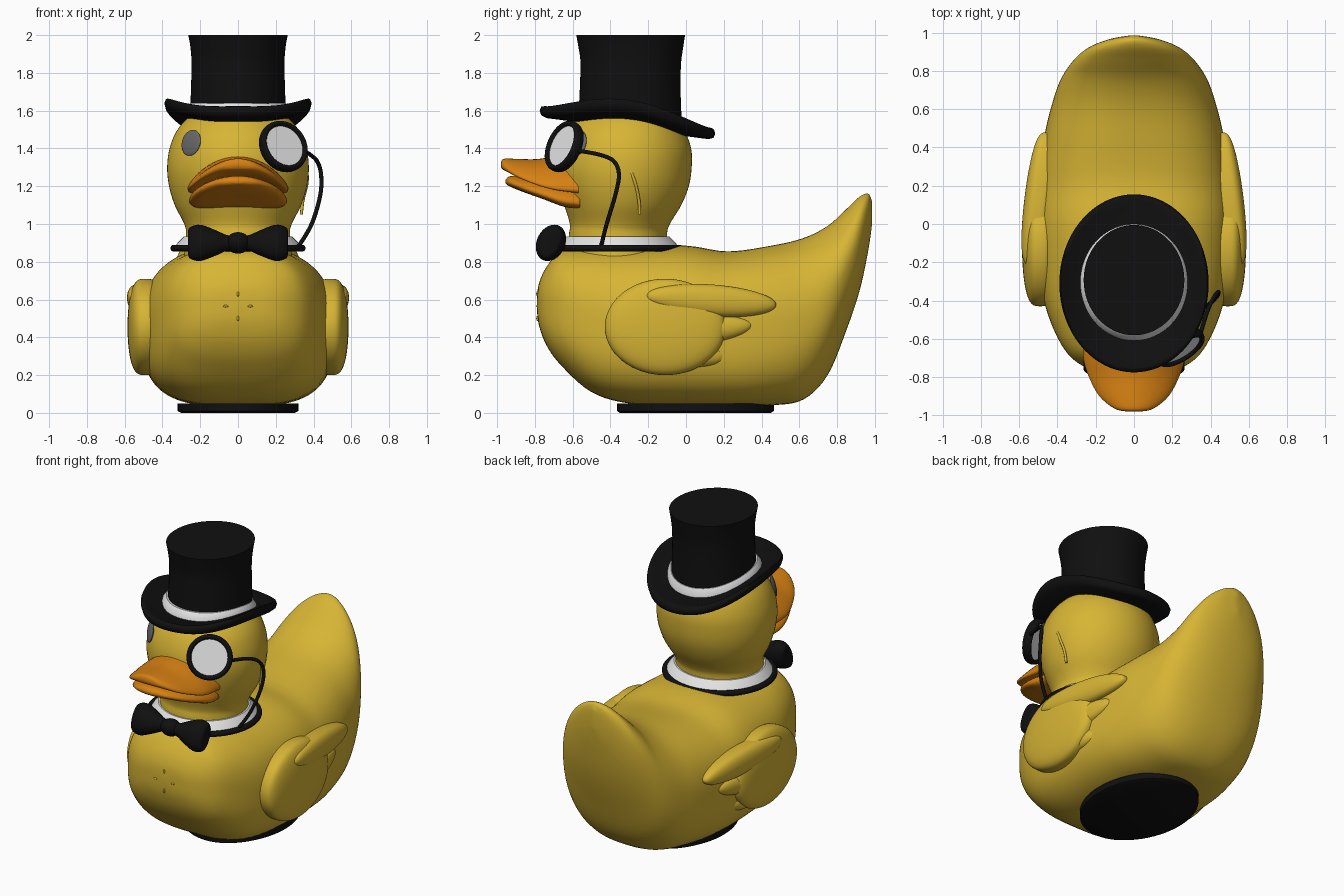
import bpy
import bmesh
from math import sin, cos, pi, radians
from mathutils import Vector, Matrix

if "Cube" in bpy.data.objects:
    bpy.data.objects.remove(bpy.data.objects["Cube"], do_unlink=True)


def make_material(name, rgb):
    mat = bpy.data.materials.new(name)
    mat.use_nodes = True
    mat.diffuse_color = (*rgb, 1)
    mat.node_tree.nodes["Principled BSDF"].inputs["Base Color"].default_value = (*rgb, 1)
    return mat


yellow = make_material("duck yellow", (0.68, 0.46, 0.035))
orange = make_material("bill orange", (0.68, 0.22, 0.006))
black = make_material("black", (0.005, 0.005, 0.005))
white = make_material("white", (0.78, 0.78, 0.78))
grey = make_material("eye grey", (0.14, 0.14, 0.14))


def finish(name, bm, mat, sharp=40):
    """Turn a bmesh into a smooth-shaded object."""
    bmesh.ops.recalc_face_normals(bm, faces=bm.faces)
    mesh = bpy.data.meshes.new(name)
    bm.to_mesh(mesh)
    bm.free()
    mesh.materials.append(mat)
    for poly in mesh.polygons:
        poly.use_smooth = True
    mesh.set_sharp_from_angle(angle=radians(sharp))
    obj = bpy.data.objects.new(name, mesh)
    bpy.context.collection.objects.link(obj)
    return obj


def smooth_path(keys, steps=5):
    """Catmull-Rom interpolation through tuples of any length."""
    pts = [Vector(k) for k in keys]
    pts = [pts[0]] + pts + [pts[-1]]
    out = []
    for a, b, c, d in zip(pts, pts[1:], pts[2:], pts[3:]):
        for i in range(steps):
            t = i / steps
            out.append(b + (c - a) * (t / 2) + (a * 2 - b * 5 + c * 4 - d) * (t * t / 2)
                       + (b * 3 - a - c * 3 + d) * (t ** 3 / 2))
    return out + [pts[-1]]


def loft(name, stations, ring, mat, count=64, deform=None, sharp=40):
    """Skin rings made by ring(station, cos, sin), with closed ends."""
    bm = bmesh.new()
    rows = []
    for s in stations:
        coords = [Vector(ring(s, cos(2 * pi * i / count), sin(2 * pi * i / count)))
                  for i in range(count)]
        rows.append([bm.verts.new(deform(c) if deform else c) for c in coords])
    for a, b in zip(rows, rows[1:]):
        for i in range(count):
            j = (i + 1) % count
            bm.faces.new((a[i], a[j], b[j], b[i]))
    bm.faces.new(rows[0])
    bm.faces.new(rows[-1])
    return finish(name, bm, mat, sharp)


def power(v, e):
    return abs(v) ** e * (1 if v > 0 else -1)


def blob(name, loc, radii, mat, rot=None, flatten=1.0):
    """Ellipsoid; flatten below one gives a pillow with a crisp rim along x."""
    bm = bmesh.new()
    bmesh.ops.create_icosphere(bm, subdivisions=5, radius=1)
    rot = rot or Matrix.Identity(3)
    for v in bm.verts:
        p = Vector((power(v.co.x, flatten) * radii[0], v.co.y * radii[1], v.co.z * radii[2]))
        v.co = rot @ p + Vector(loc)
    return finish(name, bm, mat, 80)


def tube(name, points, radius, mat):
    curve = bpy.data.curves.new(name, "CURVE")
    curve.dimensions = "3D"
    curve.bevel_depth = radius
    curve.bevel_resolution = 3
    curve.use_fill_caps = True
    path = smooth_path(points)
    spline = curve.splines.new("POLY")
    spline.points.add(len(path) - 1)
    for point, co in zip(spline.points, path):
        point.co = (*co, 1)
    curve.materials.append(mat)
    obj = bpy.data.objects.new(name, curve)
    bpy.context.collection.objects.link(obj)
    return obj


# Body with upswept tail: y, half width, bottom, top
def body_ring(s, c, n):
    y, w, low, high = s
    back = min(max((y - 0.3) / 0.5, 0), 1)
    e = 2 / (2.5 - 0.5 * back) if n > 0 else 2 / (3.1 - 0.9 * back)
    return (w * power(c, e), y, (low + high) / 2 + (high - low) / 2 * power(n, e))


body = [(-.79, .02, .56, .6), (-.78, .16, .47, .68), (-.74, .27, .36, .77),
        (-.66, .36, .25, .855), (-.5, .44, .11, .88), (-.3, .49, .05, .88),
        (0, .51, .035, .885), (.22, .5, .035, .855), (.45, .47, .04, .885),
        (.62, .43, .07, .925), (.75, .385, .2, .99), (.85, .32, .44, 1.08),
        (.92, .24, .65, 1.145), (.965, .13, .86, 1.16), (.985, .02, 1.0, 1.12)]
loft("body", smooth_path(body), body_ring, yellow, 96, sharp=80)


# Head and neck: z, centre y, half width, half depth
def flat_ring(s, c, n):
    z, cy, rx, ry = s
    return (rx * c, cy + ry * n, z)


head = [(.8, -.36, .29, .27), (.94, -.36, .275, .26), (1.0, -.35, .285, .265),
        (1.1, -.335, .335, .31), (1.2, -.33, .365, .345), (1.3, -.33, .375, .36),
        (1.4, -.325, .362, .352), (1.5, -.32, .32, .31), (1.58, -.31, .24, .24),
        (1.62, -.31, .12, .12)]
loft("head", smooth_path(head), flat_ring, yellow, sharp=80)

# Base pad
loft("base_pad", [(0, .05, .3, .4), (.01, .05, .32, .415), (.05, .05, .32, .415)],
     flat_ring, black)

# Collar with dark piping
collar = [(.86, -.36, .345, .335), (.9, -.36, .32, .305), (.935, -.36, .285, .27)]
loft("collar", collar, flat_ring, white)
circle = [i * pi / 12 for i in range(25)]
loft("collar_piping", [(.872 + .018 * sin(a), -.36, .338 + .02 * cos(a), .325 + .02 * cos(a))
                       for a in circle], flat_ring, black, sharp=80)

# Bow tie: x, half depth, half height
lean = Matrix.Rotation(radians(-25), 3, "X")
bow_at = Vector((0, -.715, .9))
half = [(.265, .025, .06), (.255, .05, .088), (.2, .075, .1), (.12, .06, .07), (.05, .04, .04)]
bow = half + [(-x, d, h) for x, d, h in reversed(half)]
loft("bow_tie", smooth_path(bow), lambda s, c, n: (s[0], s[1] * c, s[2] * n), black,
     deform=lambda p: lean @ p + bow_at)
blob("bow_knot", bow_at, (.065, .065, .055), black, lean)


# Bill halves: y, half width, middle height, half thickness, sagging at the sides
def bill(name, keys, sag):
    loft(name, smooth_path(keys),
         lambda s, c, n: (s[1] * c, s[0], s[2] + s[3] * n - sag * (s[1] * c) ** 2),
         orange, 48, sharp=80)


bill("upper_bill", [(-.98, .03, 1.315, .01), (-.965, .1, 1.315, .03), (-.9, .18, 1.305, .04),
                    (-.8, .235, 1.295, .048), (-.7, .265, 1.29, .065),
                    (-.57, .265, 1.28, .085)], 1.4)
bill("lower_bill", [(-.955, .03, 1.225, .01), (-.93, .11, 1.225, .028), (-.85, .19, 1.21, .045),
                    (-.75, .24, 1.19, .06), (-.65, .26, 1.165, .072), (-.56, .25, 1.15, .072)], .6)

# Eyes and wings on both sides
for side, tag in ((1, "left"), (-1, "right")):
    facing = Vector((side * .7, -.68, .2))
    blob(tag + "_eye", (side * .248, -.578, 1.43), (.07, .07, .014), grey,
         facing.to_track_quat("Z", "Y").to_matrix())
    blob(tag + "_wing", (side * .49, -.11, .455), (.095, .32, .255), yellow, flatten=.6)
    feathers = ((.497, .13, .595, .35, .085, -4), (.485, .06, .435, .295, .075, 6),
                (.47, .0, .32, .215, .075, -6))
    for i, (x, y, z, length, height, pitch) in enumerate(feathers):
        turn = Matrix.Rotation(radians(side * 7), 3, "Z") @ Matrix.Rotation(radians(pitch), 3, "X")
        blob(f"{tag}_feather_{i + 1}", (side * x, y, z), (.075, length, height),
             yellow, turn, .6)


# Top hat: the brim tilts back and its sides curl up
def hat_bend(p, amount=1.0):
    lift = -.13 * (p.y + .31) + .1 * (abs(p.x) / .39) ** 3
    return Vector((p.x, p.y, p.z + lift * amount))


brim = [(.02, .3), (.02, .86), (.032, .94), (.028, .98), (.005, 1), (-.02, .98),
        (-.03, .92), (-.03, .3)]
loft("hat_brim", [(1.535 + z, -.31, .39 * r, .465 * r) for z, r in brim], flat_ring, black,
     96, hat_bend, 80)
loft("hat_band", [(1.54, -.305, .282, .306), (1.57, -.305, .28, .304), (1.605, -.3, .258, .28)],
     flat_ring, white, deform=hat_bend)
crown = [(1.53, -.295, .255, .275), (1.7, -.295, .249, .267), (1.85, -.293, .246, .266),
         (1.94, -.293, .253, .278), (2.0, -.293, .263, .288)]
loft("hat_crown", smooth_path(crown), flat_ring, black,
     deform=lambda p: hat_bend(p, (2.0 - p.z) / .47))

# Monocle
lens_at = Vector((.24, -.645, 1.41))
lens_turn = Vector((.5, -.78, .35)).to_track_quat("Z", "Y").to_matrix()


def monocle_part(name, profile, mat):
    loft(name, [(z, 0, r, r) for z, r in profile], flat_ring, mat,
         deform=lambda p: lens_turn @ p + lens_at, sharp=60)


monocle_part("monocle_rim", [(.03 * sin(a), .126 + .016 * cos(a)) for a in circle], black)
monocle_part("monocle_lens", [(-.012, .125), (.012, .125)], white)

# Monocle cord and the raised line beside it
tube("monocle_cord", [(.345, -.58, 1.39), (.385, -.45, 1.365), (.42, -.38, 1.33),
                      (.44, -.355, 1.26), (.435, -.375, 1.15), (.39, -.42, 1.0),
                      (.32, -.45, .88)], .011, black)
tube("cheek_line", [(.36, -.38, 1.355), (.363, -.31, 1.31), (.366, -.27, 1.22),
                    (.345, -.25, 1.13), (.335, -.245, 1.05)], .008, yellow)

# Small chest marks
for i in range(4):
    a = i * pi / 2
    blob(f"chest_mark_{i + 1}", (.065 * cos(a), -.787, .565 + .065 * sin(a)),
         (.006 + .008 * abs(cos(a)), .006, .006 + .008 * abs(sin(a))), yellow)
